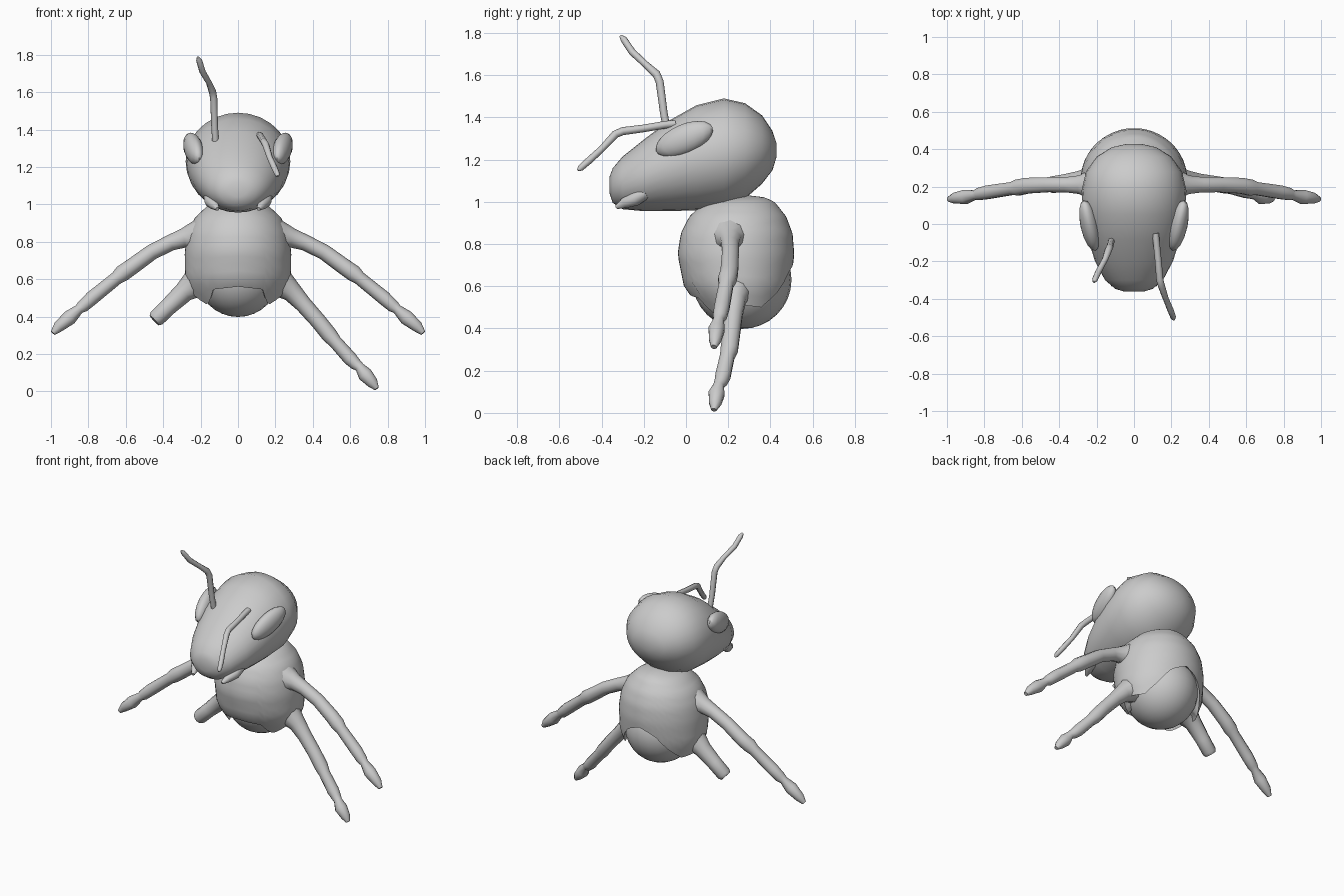
import bpy, bmesh, math
from mathutils import Vector, Matrix

if "Cube" in bpy.data.objects:
    bpy.data.objects.remove(bpy.data.objects["Cube"])

grey = bpy.data.materials.new("light grey")
grey.diffuse_color = (0.6, 0.6, 0.6, 1)
grey.use_nodes = True
grey.node_tree.nodes["Principled BSDF"].inputs["Base Color"].default_value = grey.diffuse_color


def finish(bm, name, angle=60):
    bmesh.ops.recalc_face_normals(bm, faces=bm.faces)
    me = bpy.data.meshes.new(name)
    bm.to_mesh(me)
    bm.free()
    ob = bpy.data.objects.new(name, me)
    bpy.context.collection.objects.link(ob)
    me.materials.append(grey)
    bpy.ops.object.select_all(action='DESELECT')
    ob.select_set(True)
    bpy.context.view_layer.objects.active = ob
    bpy.ops.object.shade_smooth_by_angle(angle=math.radians(angle))
    return ob


def loft(name, rings, angle=60, cap_end=True):
    """Skin a list of equal-length point rings and cap the ends."""
    bm = bmesh.new()
    vs = [[bm.verts.new(p) for p in r] for r in rings]
    n = len(vs[0])
    for a, b in zip(vs, vs[1:]):
        for i in range(n):
            j = (i + 1) % n
            bm.faces.new((a[i], a[j], b[j], b[i]))
    bm.faces.new(vs[0])
    if cap_end:
        bm.faces.new(vs[-1])
    return finish(bm, name, angle)


def tube(name, pts, ref, sides=10):
    """Round limb through (x, y, z, radius) points."""
    ps = [Vector(p[:3]) for p in pts]
    rings = []
    for i, p in enumerate(ps):
        t = (ps[min(i + 1, len(ps) - 1)] - ps[max(i - 1, 0)]).normalized()
        u = t.cross(Vector(ref)).normalized()
        v = t.cross(u)
        rings.append([p + pts[i][3] * (u * math.cos(a) + v * math.sin(a))
                      for a in (2 * math.pi * k / sides for k in range(sides))])
    return loft(name, rings)


def ellipsoid(name, centre, scale, rot=Matrix(), seg=24, rows=16):
    bm = bmesh.new()
    bmesh.ops.create_uvsphere(bm, u_segments=seg, v_segments=rows, radius=1)
    bm.transform(Matrix.Translation(centre) @ rot @ Matrix.Diagonal((*scale, 1)))
    return finish(bm, name)


def interp(table, x):
    """Piecewise smooth lookup; the first column is ascending."""
    n = len(table)
    for i in range(n - 1):
        if x <= table[i + 1][0] or i == n - 2:
            a, b = table[i], table[i + 1]
            f = max(0, min(1, (x - a[0]) / (b[0] - a[0])))
            return [p + (q - p) * f for p, q in zip(a[1:], b[1:])]


# Head: egg lofted from front to back (y, low z, high z, half width)
head = [(-.362, 1.04, 1.12, .05), (-.347, .995, 1.16, .10), (-.30, .965, 1.215, .155),
        (-.20, .956, 1.295, .208), (-.08, .956, 1.385, .247), (.05, .96, 1.458, .272),
        (.18, .97, 1.49, .28), (.28, 1.015, 1.467, .257), (.36, 1.085, 1.41, .20),
        (.41, 1.15, 1.335, .12), (.428, 1.21, 1.28, .04)]
N = 28
rings = []
for y, lo, hi, w in head:
    rings.append([(w * math.cos(a), y, (lo + hi) / 2 + (hi - lo) / 2 * math.sin(a))
                  for a in (2 * math.pi * k / N for k in range(N))])
loft("head", rings)

# Thorax: open-bottomed shell with a wavy rim (z, half width, front y, back y)
body = [(.44, .19, .10, .42), (.50, .245, .06, .455), (.60, .283, -.01, .495),
        (.75, .285, -.04, .513), (.85, .268, -.025, .505), (.93, .23, .015, .475),
        (1.0, .155, .09, .42), (1.022, .09, .17, .37), (1.03, .03, .25, .30)]
rim = [(0, .56), (30, .545), (40, .48), (52, .465), (75, .53), (95, .51),
       (120, .50), (140, .56), (160, .67), (180, .71)]
N, ROWS = 48, 18
rings = []
for r in range(ROWS + 3):
    ring = []
    for k in range(N):
        a = 2 * math.pi * k / N
        zr = interp(rim, math.degrees(min(a, 2 * math.pi - a)))[0]
        t = min(r / ROWS, 1)
        z = zr + (1.03 - zr) * (1 - t ** 1.7)
        w, yf, yb = interp(body, z)
        s = (1, .94, .75)[max(0, r - ROWS)]
        mid, dep = (yf + yb) / 2, (yb - yf) / 2
        z += .025 * max(0, r - ROWS)
        ring.append((s * w * math.sin(a), mid - s * dep * math.cos(a), z))
    rings.append(ring)
loft("thorax", rings, 75, cap_end=False)

# Abdomen: ball showing through the rim
ellipsoid("abdomen", (0, .265, .63), (.225, .235, .232))

# Legs, mandibles and eyes in mirrored pairs
upper = [(.20, .21, .83, .10), (.25, .21, .825, .075), (.29, .21, .82, .052),
         (.36, .21, .795, .043), (.46, .21, .745, .042), (.57, .205, .665, .044),
         (.62, .195, .63, .045), (.65, .19, .605, .036), (.78, .17, .50, .038),
         (.83, .16, .455, .034), (.85, .155, .44, .026), (.90, .145, .395, .040),
         (.96, .138, .345, .030), (.99, .132, .312, .014)]
lower = [(.19, .23, .60, .10), (.24, .23, .57, .075), (.29, .23, .53, .055),
         (.35, .225, .465, .045), (.43, .215, .375, .043), (.49, .205, .30, .043),
         (.52, .195, .265, .036), (.60, .175, .175, .038), (.63, .165, .145, .032),
         (.65, .155, .13, .026), (.68, .145, .09, .040), (.72, .138, .045, .030),
         (.742, .132, .014, .013)]
jaw = [(.155, -.19, 1.045, .03), (.145, -.24, 1.015, .034), (.125, -.29, .995, .026),
       (.11, -.33, .975, .010)]
for side, label in ((1, "right"), (-1, "left")):
    flip = lambda pts: [(side * p[0], *p[1:]) for p in pts]
    tube(label + "_upper_leg", flip(upper), (0, 1, 0))
    tube(label + "_mandible", flip(jaw), (1, 0, 0), 8)
    rot = Matrix.Rotation(side * -.22, 4, 'Z') @ Matrix.Rotation(.40, 4, 'X')
    ellipsoid(label + "_eye", (side * .238, -.008, 1.297), (.048, .148, .070), rot, 16, 12)
    if side > 0:
        tube("right_lower_leg", lower, (0, 1, 0))
    else:
        # Broken-off stump
        tube("left_lower_leg_stump", flip(lower[:3] + [(.37, .22, .455, .047),
             (.435, .21, .392, .046), (.448, .208, .38, .036)]), (0, 1, 0))

# Antennae, each posed differently
tube("left_antenna", [(-.12, -.09, 1.34, .018), (-.125, -.105, 1.42, .018),
     (-.13, -.125, 1.57, .019), (-.137, -.14, 1.605, .020), (-.155, -.19, 1.65, .016),
     (-.19, -.255, 1.71, .017), (-.208, -.295, 1.77, .016), (-.214, -.31, 1.787, .007)],
     (1, 0, 0), 8)
tube("right_antenna", [(.115, -.05, 1.37, .018), (.12, -.10, 1.365, .018),
     (.13, -.20, 1.348, .018), (.138, -.30, 1.335, .019), (.148, -.335, 1.32, .019),
     (.17, -.40, 1.25, .016), (.195, -.46, 1.195, .017), (.21, -.50, 1.16, .015),
     (.213, -.512, 1.15, .006)], (1, 0, 0), 8)
